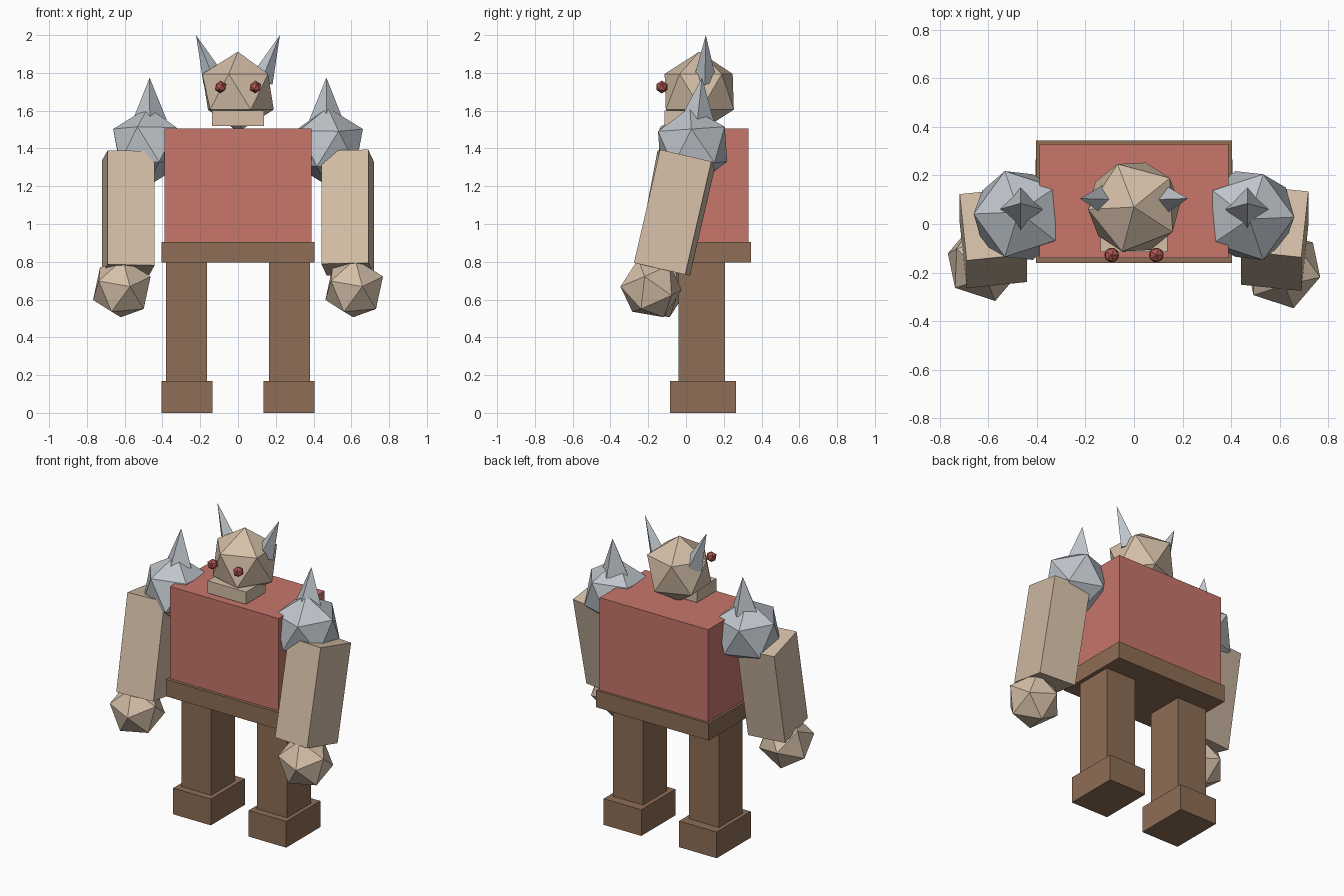
import bpy, bmesh
from math import radians
from mathutils import Matrix, Vector

cube = bpy.data.objects.get("Cube")
if cube:
    bpy.data.objects.remove(cube, do_unlink=True)


def material(name, color):
    m = bpy.data.materials.new(name)
    m.use_nodes = True
    m.diffuse_color = (*color, 1)
    bsdf = next(n for n in m.node_tree.nodes if n.type == 'BSDF_PRINCIPLED')
    bsdf.inputs["Base Color"].default_value = (*color, 1)
    return m


SKIN = material("tan skin", (0.66, 0.52, 0.39))
RED = material("red tunic", (0.57, 0.18, 0.145))
BROWN = material("brown leather", (0.27, 0.155, 0.093))
STEEL = material("pale steel", (0.52, 0.56, 0.60))
EYE = material("eye red", (0.42, 0.09, 0.08))


def finish(name, bm, mat, matrix):
    mesh = bpy.data.meshes.new(name)
    bm.to_mesh(mesh)
    bm.free()
    mesh.materials.append(mat)
    obj = bpy.data.objects.new(name, mesh)
    obj.matrix_world = matrix
    bpy.context.collection.objects.link(obj)
    return obj


def box(name, center, size, mat, rot=Matrix()):
    bm = bmesh.new()
    bmesh.ops.create_cube(bm, size=1)
    bmesh.ops.scale(bm, vec=size, verts=bm.verts)
    return finish(name, bm, mat, Matrix.Translation(center) @ rot)


def ball(name, center, radius, mat, rot=Matrix()):
    # twenty-sided ball
    bm = bmesh.new()
    bmesh.ops.create_icosphere(bm, subdivisions=1, radius=radius)
    return finish(name, bm, mat, Matrix.Translation(center) @ rot)


def spike(name, base, tip, radius, mat):
    # four-sided cone from base to tip
    base, tip = Vector(base), Vector(tip)
    axis = tip - base
    bm = bmesh.new()
    bmesh.ops.create_cone(bm, cap_ends=True, segments=4, radius1=radius,
                          radius2=0, depth=axis.length)
    rot = Vector((0, 0, 1)).rotation_difference(axis).to_matrix().to_4x4()
    return finish(name, bm, mat, Matrix.Translation((base + tip) / 2) @ rot)


def turn(degrees, axis):
    return Matrix.Rotation(radians(degrees), 4, axis)


# Body
box("torso", (0, 0.095, 1.2), (0.78, 0.47, 0.61), RED)
box("belt", (0, 0.0925, 0.85), (0.81, 0.505, 0.11), BROWN)

# Head
ball("head", (0, 0.07, 1.70), 0.212, SKIN, turn(-33, 'Z'))
box("jaw", (0, -0.015, 1.56), (0.275, 0.2, 0.08), SKIN)

# Fist orientation: one corner points up, its neighbour points forward
up = Vector((0.03, -0.4, 0.9)).normalized()
fwd = Vector((-0.3, -0.95, 0.05))
xa = -(fwd - up * fwd.dot(up)).normalized()
fist_rot = Matrix((xa, up.cross(xa), up)).transposed().to_4x4()

# Paired parts; the left arm swings slightly further forward
for side, s, swing, fist_y in (("right", -1, 10.7, -0.155), ("left", 1, 13, -0.185)):
    box(side + "_leg", (s * 0.2725, 0.083, 0.475), (0.215, 0.245, 0.64), BROWN)
    box(side + "_foot", (s * 0.271, 0.09, 0.085), (0.27, 0.35, 0.17), BROWN)
    box(side + "_arm", (s * 0.58, -0.058, 1.06), (0.25, 0.28, 0.615), SKIN,
        turn(-swing, 'X') @ turn(-s * 6, 'Z'))
    ball(side + "_fist", (s * 0.615, fist_y, 0.66), 0.168, SKIN, fist_rot)
    ball(side + "_shoulder_guard", (s * 0.475, 0.035, 1.41), 0.208, STEEL,
         turn(90 + s * 90 + 180 if s < 0 else 0, 'Z') @ turn(4, 'X'))
    spike(side + "_shoulder_spike", (s * 0.467, 0.06, 1.55), (s * 0.468, 0.085, 1.775),
          0.09, STEEL)
    spike(side + "_horn", (s * 0.125, 0.1, 1.76), (s * 0.222, 0.105, 2.0), 0.062, STEEL)
    ball(side + "_eye", (s * 0.092, -0.128, 1.725), 0.034, EYE)
